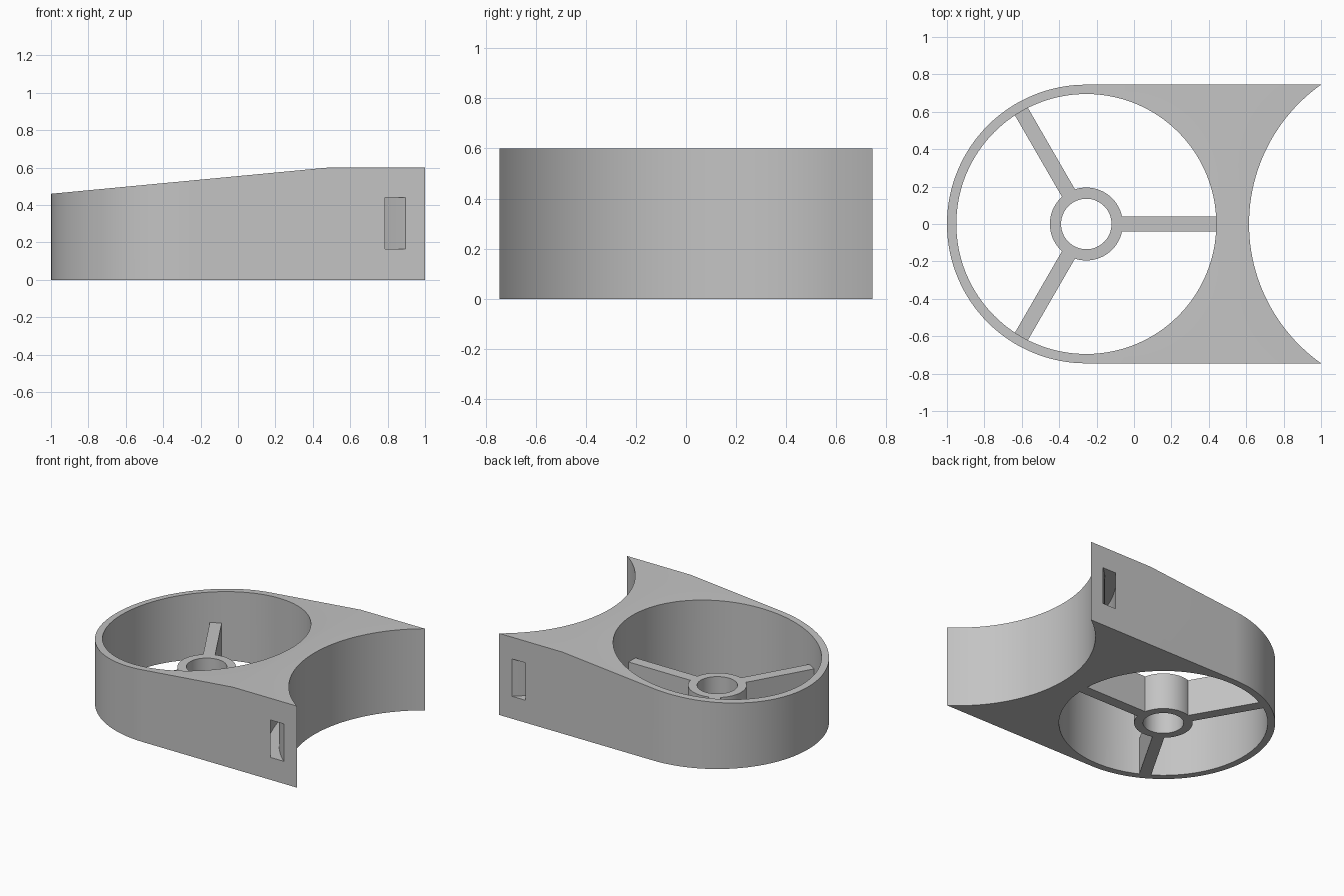
import bpy, bmesh, math
from math import cos, sin, pi

if "Cube" in bpy.data.objects:
    bpy.data.objects.remove(bpy.data.objects["Cube"])

RING_X, RING_R, BORE_R = -0.255, 0.745, 0.695   # round housing
SADDLE_X, SADDLE_R = 1.528, 0.913               # concave end
HEIGHT, HUB_H = 0.6, 0.27

grey = bpy.data.materials.new("plain grey")
grey.use_nodes = True
grey.diffuse_color = (0.55, 0.55, 0.55, 1)
grey.node_tree.nodes["Principled BSDF"].inputs["Base Color"].default_value = (0.55, 0.55, 0.55, 1)


def arc(cx, r, a0, a1, n):
    return [(cx + r * cos(a0 + (a1 - a0) * i / n), r * sin(a0 + (a1 - a0) * i / n))
            for i in range(n + 1)]


def circle(cx, r, n=96):
    return arc(cx, r, 0, 2 * pi, n)[:-1]


def prism(name, outline, low, high, axis="z"):
    """Extrude an outline along z, or an x-z outline along y."""
    bm = bmesh.new()
    put = (lambda u, v: (u, v, low)) if axis == "z" else (lambda u, v: (u, low, v))
    face = bm.faces.new([bm.verts.new(put(u, v)) for u, v in outline])
    new = bmesh.ops.extrude_face_region(bm, geom=[face])["geom"]
    move = (0, 0, high - low) if axis == "z" else (0, high - low, 0)
    bmesh.ops.translate(bm, verts=[g for g in new if isinstance(g, bmesh.types.BMVert)], vec=move)
    bmesh.ops.recalc_face_normals(bm, faces=bm.faces[:])
    mesh = bpy.data.meshes.new(name)
    bm.to_mesh(mesh)
    bm.free()
    mesh.materials.append(grey)
    obj = bpy.data.objects.new(name, mesh)
    bpy.context.collection.objects.link(obj)
    return obj


def combine(obj, tool, operation):
    """Apply a boolean and discard its tool."""
    mod = obj.modifiers.new("combine", "BOOLEAN")
    mod.operation, mod.solver, mod.object = operation, "EXACT", tool
    bpy.context.view_layer.objects.active = obj
    bpy.ops.object.modifier_apply(modifier=mod.name)
    bpy.data.objects.remove(tool)


def smooth(obj):
    bpy.ops.object.select_all(action="DESELECT")
    obj.select_set(True)
    bpy.context.view_layer.objects.active = obj
    bpy.ops.object.shade_smooth_by_angle(angle=math.radians(25))


# Housing: rounded end, straight sides and a concave saddle end
half = math.asin(RING_R / SADDLE_R)
outline = arc(RING_X, RING_R, pi / 2, 3 * pi / 2, 64)
outline += arc(SADDLE_X, SADDLE_R, pi + half, pi - half, 48)
housing = prism("housing", outline, 0, HEIGHT)

# Sloping top towards the rounded end
slope = (0.6 - 0.46) / 1.48
wedge = [(0.48, HEIGHT), (-1.1, HEIGHT - 1.58 * slope), (-1.1, 0.9), (0.48, 0.9)]
combine(housing, prism("slope_cutter", wedge, -1, 1, "y"), "DIFFERENCE")

# Large round opening
combine(housing, prism("bore_cutter", circle(RING_X, BORE_R, 128), -0.1, 0.9), "DIFFERENCE")

# Curved strap channel running from side to side behind the saddle
sweep = math.radians(55)
channel = arc(SADDLE_X, 0.978, pi - sweep, pi + sweep, 48)
channel += arc(SADDLE_X, 1.052, pi + sweep, pi - sweep, 48)
combine(housing, prism("strap_cutter", channel, 0.165, 0.44), "DIFFERENCE")
smooth(housing)

# Hub with three spokes
hub = prism("hub_and_spokes", circle(RING_X, 0.195, 64), 0, HUB_H)
for k in range(3):
    a = k * 2 * pi / 3
    bar = [(0.16, -0.04), (0.7, -0.04), (0.7, 0.04), (0.16, 0.04)]
    bar = [(RING_X + u * cos(a) - v * sin(a), u * sin(a) + v * cos(a)) for u, v in bar]
    combine(hub, prism("spoke", bar, 0, HUB_H), "UNION")
combine(hub, prism("hub_cutter", circle(RING_X, 0.135, 64), -0.1, 0.5), "DIFFERENCE")
smooth(hub)
